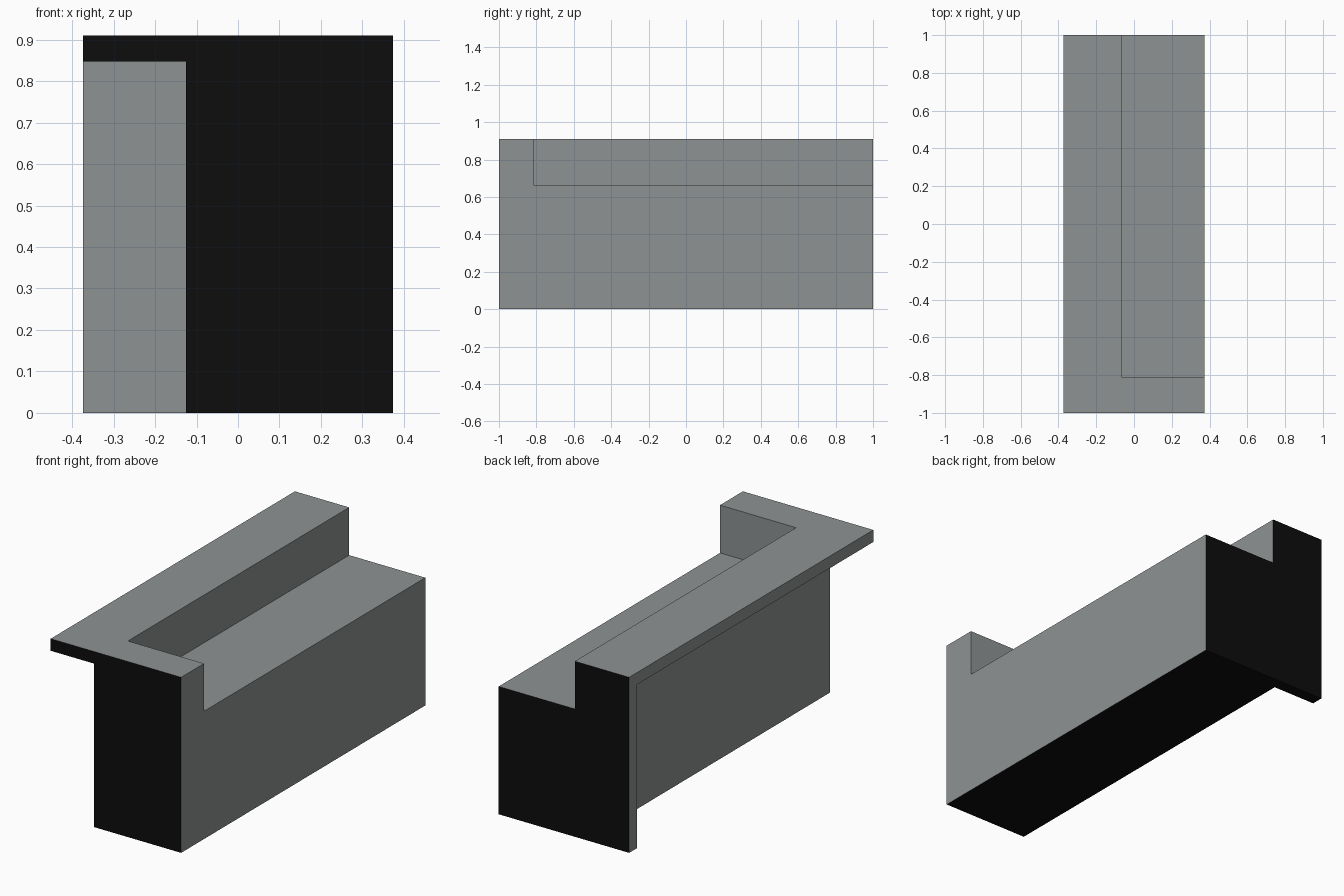
import bpy

if "Cube" in bpy.data.objects:
    bpy.data.objects.remove(bpy.data.objects["Cube"])

HALF_W, HALF_L, TOP = 0.374, 1.0, 0.91


def material(name, rgb):
    m = bpy.data.materials.new(name)
    m.diffuse_color = (*rgb, 1.0)
    m.use_nodes = True
    m.node_tree.nodes["Principled BSDF"].inputs["Base Color"].default_value = m.diffuse_color
    return m


def box(name, lo, hi):
    """Axis-aligned box between two corners."""
    bpy.ops.mesh.primitive_cube_add(size=1, location=[(a + b) / 2 for a, b in zip(lo, hi)])
    ob = bpy.context.object
    ob.name = name
    ob.scale = [b - a for a, b in zip(lo, hi)]
    bpy.ops.object.transform_apply(location=True, rotation=False, scale=True)
    return ob


def cut(target, cutter):
    """Subtract a cutter box and discard it."""
    cutter.hide_render = True
    mod = target.modifiers.new("cut", 'BOOLEAN')
    mod.operation = 'DIFFERENCE'
    mod.solver = 'EXACT'
    mod.object = cutter
    bpy.context.view_layer.objects.active = target
    bpy.ops.object.modifier_apply(modifier=mod.name)
    bpy.data.objects.remove(cutter)


# Full block
block = box("ledge_block", (-HALF_W, -HALF_L, 0), (HALF_W, HALF_L, TOP))

# Undercut on the left, leaving a thin top slab and a thin back plate
cut(block, box("undercut", (-1, -1.2, -0.2), (-0.125, 0.9375, 0.8475)))

# Step on the right, open at the back and leaving a raised front lip
cut(block, box("step", (-0.0625, -0.8125, 0.6625), (1, 1.2, 1.2)))

# Grey all over, with black outer ends and underside
block.data.materials.clear()
block.data.materials.append(material("grey", (0.27, 0.29, 0.29)))
block.data.materials.append(material("black", (0.004, 0.004, 0.004)))
for p in block.data.polygons:
    outer_end = abs(p.center.y) > 0.999 and abs(p.normal.y) > 0.9
    underside = p.center.z < 0.001
    p.material_index = 1 if outer_end or underside else 0
    p.use_smooth = False
